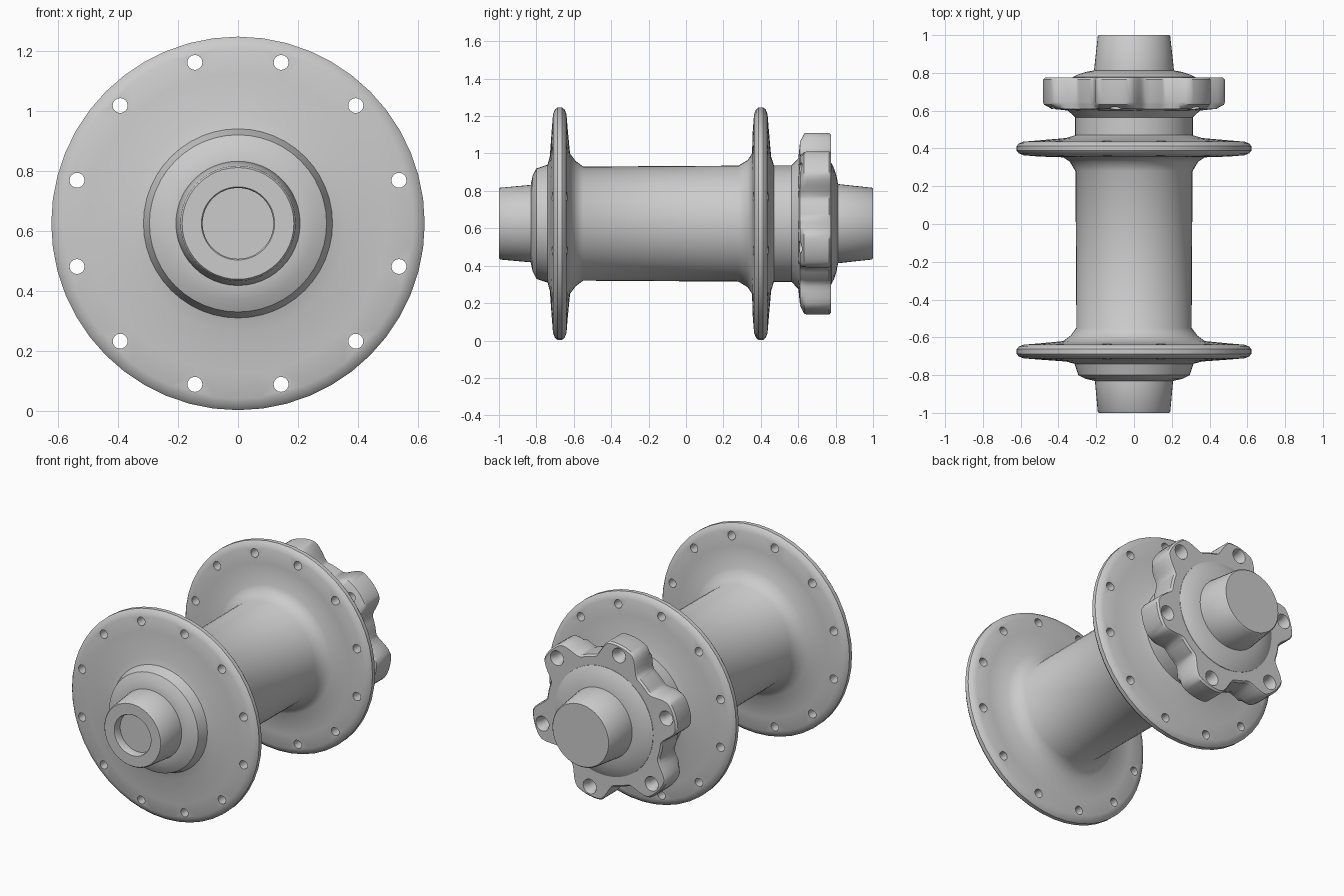
import bpy, bmesh, math
from math import cos, sin, radians, pi

default = bpy.data.objects.get("Cube")
if default:
    bpy.data.objects.remove(default, do_unlink=True)

AXIS_Z = 0.625
LOBE_START = radians(-17)


def loft(name, rings, segments):
    """Join rings (y, radius function of angle) into a closed solid along y."""
    bm = bmesh.new()
    loops = []
    for y, radius in rings:
        loop = []
        for i in range(segments):
            a = 2 * pi * i / segments
            r = radius(a)
            loop.append(bm.verts.new((r * cos(a), y, AXIS_Z + r * sin(a))))
        loops.append(loop)
    for low, high in zip(loops, loops[1:]):
        for i in range(segments):
            j = (i + 1) % segments
            bm.faces.new((low[i], low[j], high[j], high[i]))
    bm.faces.new(loops[0])
    bm.faces.new(loops[-1])
    bmesh.ops.recalc_face_normals(bm, faces=bm.faces)
    mesh = bpy.data.meshes.new(name)
    bm.to_mesh(mesh)
    bm.free()
    obj = bpy.data.objects.new(name, mesh)
    bpy.context.collection.objects.link(obj)
    return obj


def lathe(name, profile, segments=48):
    return loft(name, [(y, lambda a, r=r: r) for y, r in profile], segments)


def activate(obj):
    bpy.ops.object.select_all(action="DESELECT")
    obj.select_set(True)
    bpy.context.view_layer.objects.active = obj


def drill(obj, count, start, pitch_radius, profile):
    """Cut a ring of holes; profile lists (y, hole radius)."""
    bm = bmesh.new()
    for k in range(count):
        a = start + 2 * pi * k / count
        cx, cz = pitch_radius * cos(a), AXIS_Z + pitch_radius * sin(a)
        loops = [[bm.verts.new((cx + r * cos(t), y, cz + r * sin(t)))
                  for t in (2 * pi * i / 16 for i in range(16))]
                 for y, r in profile]
        for low, high in zip(loops, loops[1:]):
            for i in range(16):
                j = (i + 1) % 16
                bm.faces.new((low[i], low[j], high[j], high[i]))
        bm.faces.new(loops[0])
        bm.faces.new(loops[-1])
    bmesh.ops.recalc_face_normals(bm, faces=bm.faces)
    mesh = bpy.data.meshes.new("hole_cutter")
    bm.to_mesh(mesh)
    bm.free()
    cutter = bpy.data.objects.new("hole_cutter", mesh)
    cutter.hide_render = True
    bpy.context.collection.objects.link(cutter)
    mod = obj.modifiers.new("holes", "BOOLEAN")
    mod.operation = "DIFFERENCE"
    mod.solver = "EXACT"
    mod.object = cutter
    activate(obj)
    bpy.ops.object.modifier_apply(modifier=mod.name)
    bpy.data.objects.remove(cutter, do_unlink=True)


def smooth(obj, angle=40):
    activate(obj)
    bpy.ops.object.shade_smooth_by_angle(angle=radians(angle))


def flange(y, inner_front, inner_back):
    """Rounded spoke flange section centred on y."""
    outer = [(-0.043, 0.50), (-0.036, 0.585), (-0.026, 0.61), (-0.012, 0.622)]
    front = [(y + d, r) for d, r in outer]
    back = [(y - d, r) for d, r in reversed(outer)]
    return inner_front + front + back + inner_back


# Hub shell: barrel with both spoke flanges
front_flange = flange(
    -0.675,
    [(-0.83, 0.21), (-0.82, 0.255), (-0.80, 0.295), (-0.74, 0.315), (-0.728, 0.36)],
    [(-0.62, 0.375), (-0.59, 0.335), (-0.55, 0.305)])
rear_flange = flange(
    0.40,
    [(0.28, 0.31), (0.33, 0.34), (0.353, 0.375)],
    [(0.455, 0.36), (0.47, 0.312), (0.565, 0.312), (0.61, 0.36), (0.65, 0.36)])
shell = lathe("hub_shell", front_flange + rear_flange)
drill(shell, 12, radians(15), 0.555, [(-0.78, 0.025), (0.5, 0.025)])
smooth(shell)


# Rotor mount: six lobes with scalloped valleys
def lobe_radius(a, inset=0.0, limit=1.0):
    off = (a - LOBE_START + pi / 6) % (pi / 3) - pi / 6
    t = min(max((abs(off) - radians(9)) / radians(14), 0), 1)
    blend = t * t * (3 - 2 * t)
    tip = 0.492 * (1 - 0.012 * (abs(off) / radians(9)) ** 2)
    return min(tip + (0.385 - tip) * blend - inset, limit)


rotor_mount = loft("rotor_mount", [
    (0.60, lambda a: 0.345),
    (0.61, lambda a: lobe_radius(a, 0.01, 0.44)),
    (0.632, lambda a: lobe_radius(a, 0.004)),
    (0.645, lobe_radius),
    (0.765, lobe_radius),
    (0.775, lambda a: lobe_radius(a, 0.01)),
], 144)
drill(rotor_mount, 6, LOBE_START, 0.43,
      [(0.55, 0.032), (0.745, 0.032), (0.78, 0.046), (0.80, 0.046)])
smooth(rotor_mount)

# Rear shoulder between rotor mount and end cap
smooth(lathe("rear_shoulder", [
    (0.74, 0.33), (0.777, 0.325), (0.79, 0.30), (0.805, 0.255), (0.815, 0.20)]))

# Axle end caps: bored at the front, closed at the rear
smooth(lathe("front_end_cap", [
    (-0.95, 0.118), (-0.995, 0.118), (-1.0, 0.122), (-1.0, 0.186),
    (-0.993, 0.192), (-0.83, 0.207), (-0.78, 0.207)]))
smooth(lathe("rear_end_cap", [
    (0.76, 0.212), (0.81, 0.212), (0.993, 0.192), (1.0, 0.186)]))
